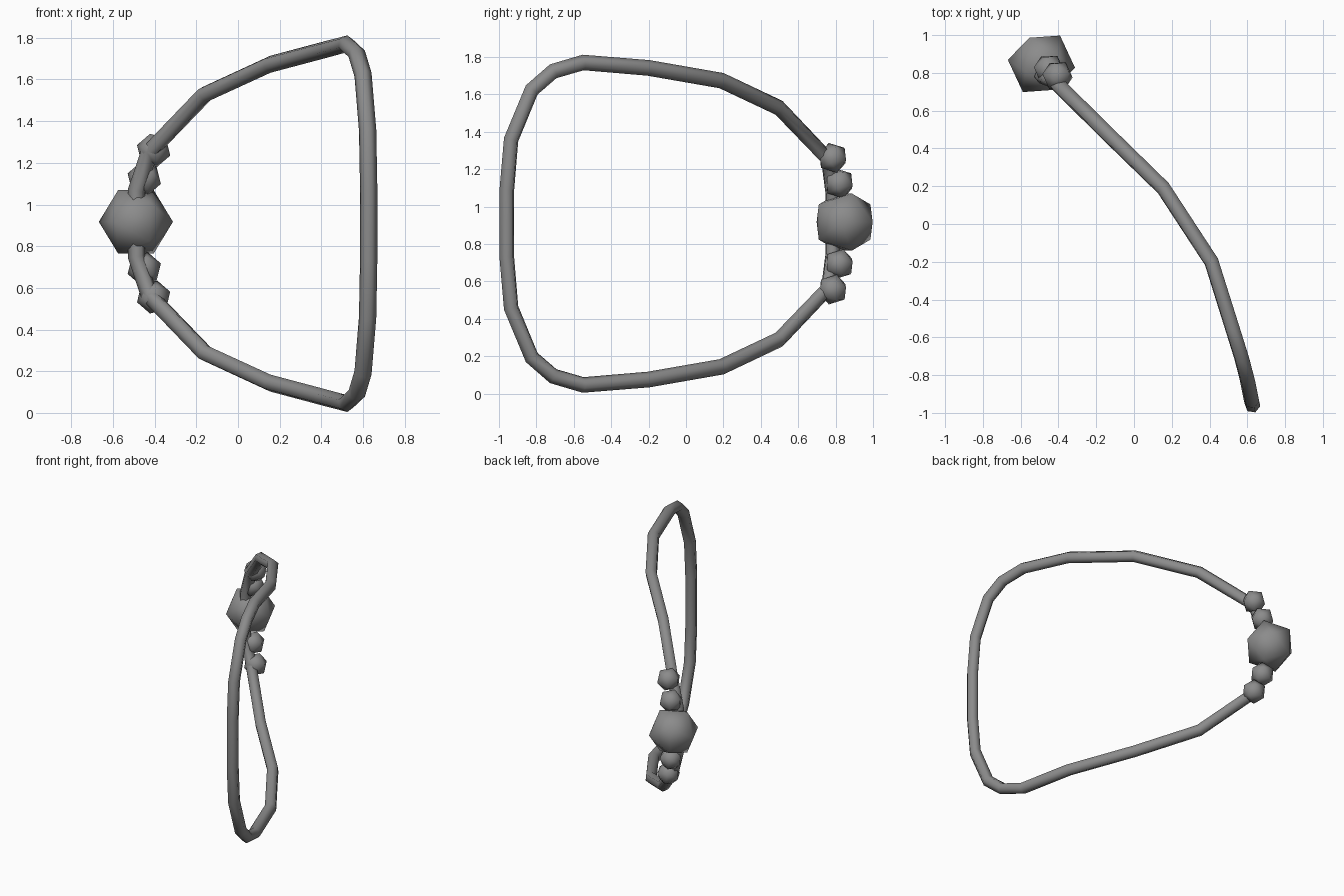
import bpy
from mathutils import Vector

if "Cube" in bpy.data.objects:
    bpy.data.objects.remove(bpy.data.objects["Cube"])

MID = 0.908  # height of the mirror plane

# dark grey finish for all parts
dark = bpy.data.materials.new("dark_grey")
dark.diffuse_color = (0.26, 0.26, 0.26, 1)
dark.use_nodes = True
dark.node_tree.nodes["Principled BSDF"].inputs["Base Color"].default_value = dark.diffuse_color

# upper half of the band path: x, y, height above the mirror plane
half = [(-0.487, 0.785, 0.16), (-0.425, 0.76, 0.345), (-0.16, 0.497, 0.62),
        (0.155, 0.19, 0.765), (0.41, -0.2, 0.833), (0.52, -0.55, 0.862),
        (0.57, -0.71, 0.815), (0.60, -0.825, 0.715), (0.622, -0.935, 0.45),
        (0.627, -0.958, 0.18)]
path = [(x, y, MID + z) for x, y, z in half]
path += [(x, y, MID - z) for x, y, z in reversed(half)]

# band: closed six-sided tube
curve = bpy.data.curves.new("band", 'CURVE')
curve.dimensions = '3D'
curve.bevel_depth = 0.042
curve.bevel_resolution = 1
spline = curve.splines.new('POLY')
spline.points.add(len(path) - 1)
for p, co in zip(spline.points, path):
    p.co = (*co, 1)
spline.use_cyclic_u = True
spline.use_smooth = True
band = bpy.data.objects.new("band", curve)
bpy.context.collection.objects.link(band)
curve.materials.append(dark)


def bead(name, loc, radius, axis):
    """Low-poly bead (icosahedron) with its pole along axis."""
    bpy.ops.mesh.primitive_ico_sphere_add(subdivisions=1, radius=radius, location=loc)
    ob = bpy.context.object
    ob.name = name
    ob.rotation_euler = Vector(axis).to_track_quat('Z', 'Y').to_euler()
    ob.data.materials.append(dark)
    bpy.ops.object.shade_smooth()
    return ob


# large bead on the front of the ring
bead("large_bead", (-0.49, 0.848, 0.917), 0.179, (0.993, -0.117, 0))

# two small beads on each side
for side, s in (("upper", 1), ("lower", -1)):
    bead(side + "_inner_bead", (-0.45, 0.82, MID + 0.216 * s), 0.084, (0.95, -0.11, -0.3 * s))
    bead(side + "_outer_bead", (-0.405, 0.785, MID + 0.352 * s), 0.084, (0.95, -0.11, -0.3 * s))
